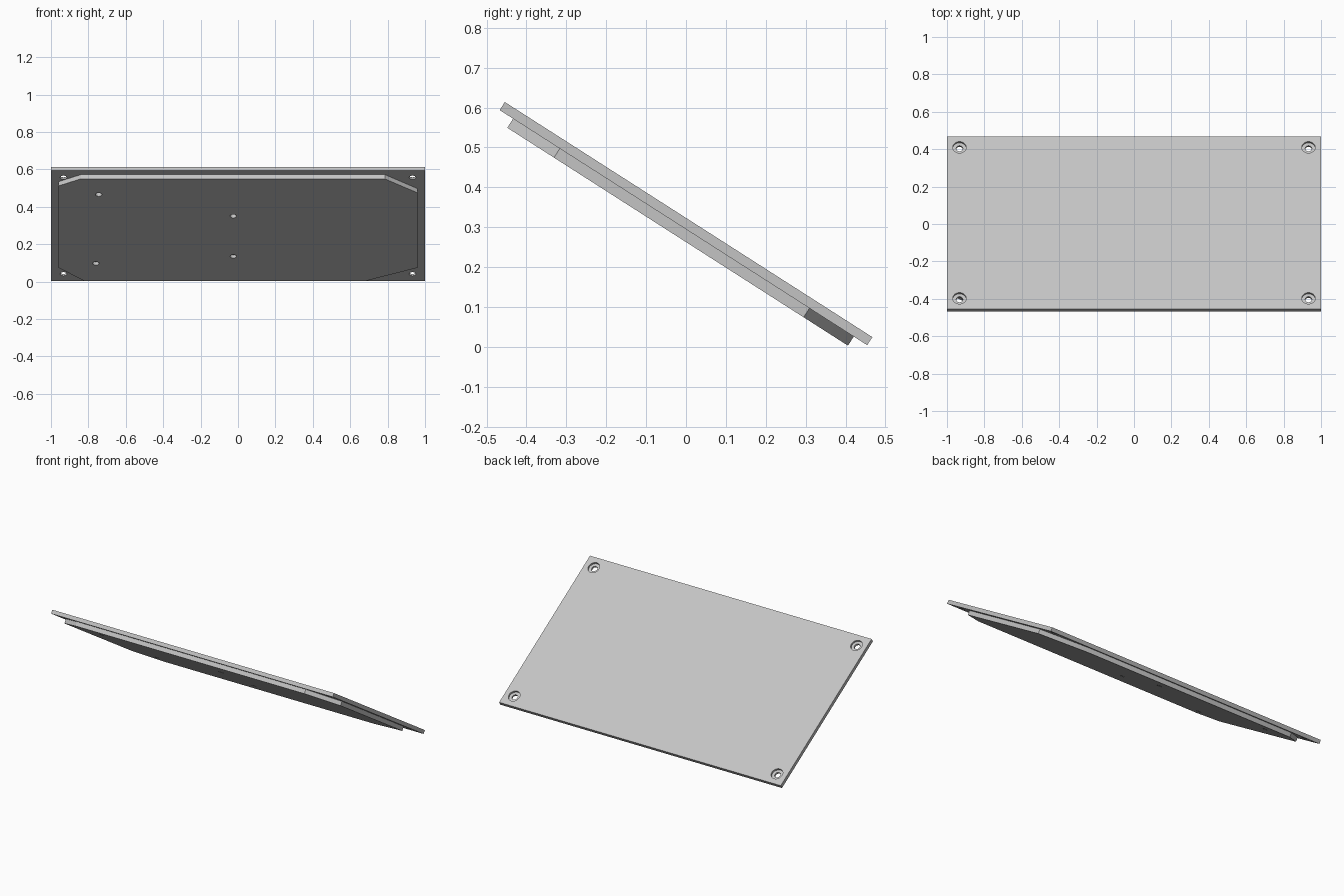
import bpy, bmesh, math
from mathutils import Matrix

if "Cube" in bpy.data.objects:
    bpy.data.objects.remove(bpy.data.objects["Cube"])

# Cover lies tilted: local x across, y down the slope, z out of the top face
TILT = Matrix.Translation((0, 0, 0.309)) @ Matrix.Rotation(math.radians(-32.6), 4, "X")
TOP, JOIN, BOTTOM = 0.012, -0.012, -0.039

grey = bpy.data.materials.new("light grey")
grey.use_nodes = True
grey.diffuse_color = (0.55, 0.55, 0.55, 1)
grey.node_tree.nodes["Principled BSDF"].inputs["Base Color"].default_value = grey.diffuse_color


def slab(name, outline, low, high):
    """Extrude a flat outline between two heights, in the tilted frame."""
    bm = bmesh.new()
    face = bm.faces.new([bm.verts.new((x, y, low)) for x, y in outline])
    grown = bmesh.ops.extrude_face_region(bm, geom=[face])["geom"]
    for v in grown:
        if isinstance(v, bmesh.types.BMVert):
            v.co.z = high
    bmesh.ops.recalc_face_normals(bm, faces=bm.faces)
    bm.transform(TILT)
    mesh = bpy.data.meshes.new(name)
    bm.to_mesh(mesh)
    bm.free()
    mesh.materials.append(grey)
    obj = bpy.data.objects.new(name, mesh)
    bpy.context.collection.objects.link(obj)
    return obj


def drill(target, x, y, radius, low, high):
    """Cut a round hole between two heights."""
    steps = [math.tau * i / 32 for i in range(32)]
    ring = [(x + radius * math.cos(a), y + radius * math.sin(a)) for a in steps]
    cutter = slab("hole_cutter", ring, low, high)
    cutter.hide_render = True
    mod = target.modifiers.new("hole", "BOOLEAN")
    mod.operation, mod.solver, mod.object = "DIFFERENCE", "EXACT", cutter
    bpy.context.view_layer.objects.active = target
    bpy.ops.object.modifier_apply(modifier=mod.name)
    bpy.data.objects.remove(cutter)


# Outer cover plate with a counterbored screw hole in each corner
W, L = 1.0, 0.547
plate = slab("cover_plate", [(-W, -L), (W, -L), (W, L), (-W, L)], JOIN, TOP)
for sx in (-1, 1):
    for sy in (-1, 1):
        drill(plate, sx * 0.933, sy * 0.479, 0.036, 0.0, TOP + 0.02)
        drill(plate, sx * 0.933, sy * 0.479, 0.018, JOIN - 0.02, TOP + 0.02)

# Inner locating panel with unequal clipped corners
w, l = 0.96, 0.507
panel = slab("inner_panel", [
    (-w, -0.437), (-0.84, -l), (0.785, -l), (w, -0.368),
    (w, 0.375), (0.68, l), (-0.82, l), (-w, 0.375)], BOTTOM, JOIN)

# Blind mounting holes on the underside
for x, y in ((-0.745, -0.351), (-0.76, 0.332), (-0.025, -0.137), (-0.025, 0.262)):
    drill(panel, x, y, 0.017, BOTTOM - 0.02, BOTTOM + 0.02)

# Smooth hole walls, crisp edges elsewhere
for obj in (plate, panel):
    bpy.ops.object.select_all(action="DESELECT")
    obj.select_set(True)
    bpy.context.view_layer.objects.active = obj
    bpy.ops.object.shade_smooth_by_angle(angle=math.radians(30))
